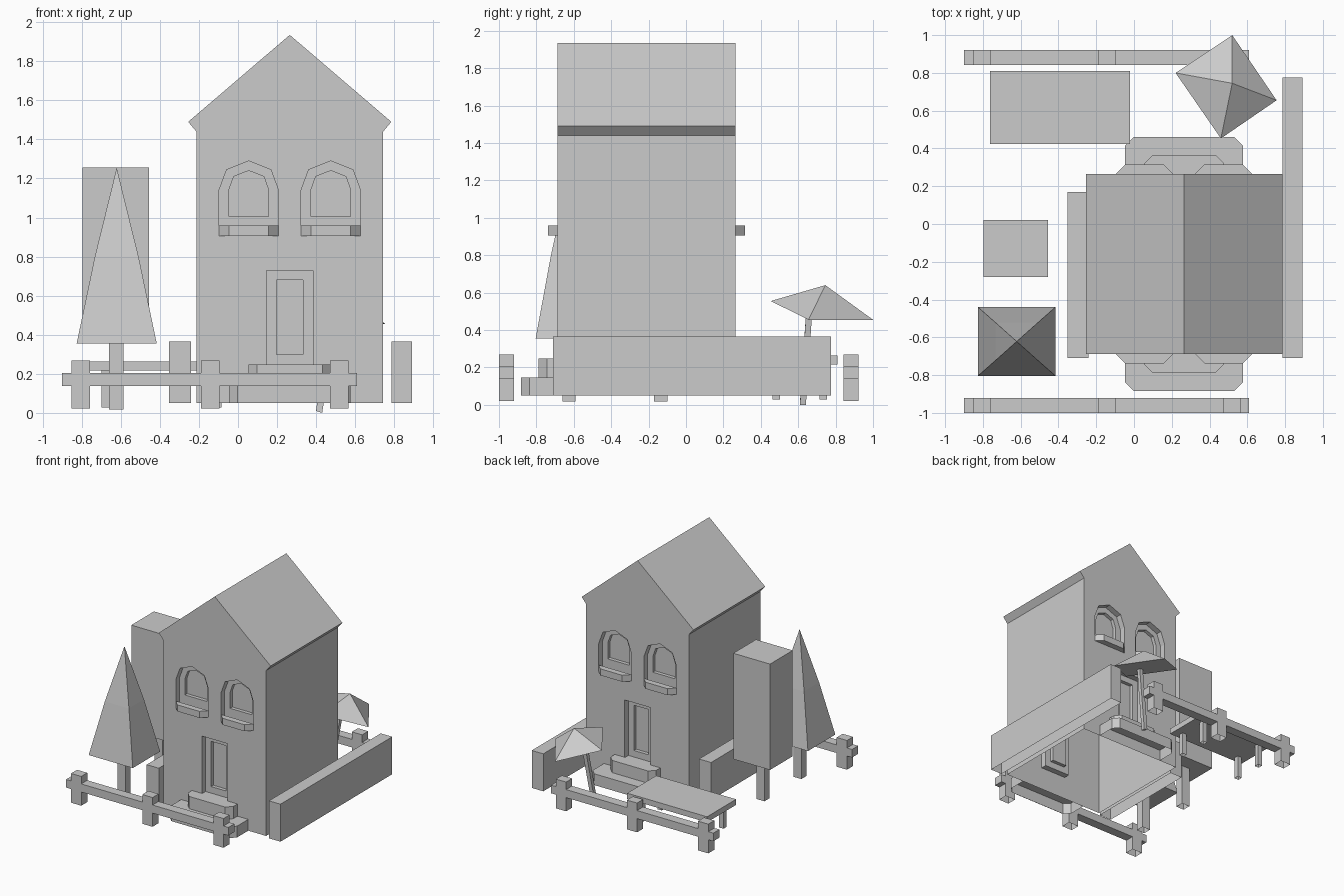
import bpy, bmesh
from mathutils import Vector

if "Cube" in bpy.data.objects:
    bpy.data.objects.remove(bpy.data.objects["Cube"])


def finish(name, bm, open_bottom=False):
    bmesh.ops.recalc_face_normals(bm, faces=bm.faces)
    if open_bottom:
        low = min(v.co.z for v in bm.verts)
        faces = [f for f in bm.faces if all(v.co.z < low + 1e-4 for v in f.verts)]
        bmesh.ops.delete(bm, geom=faces, context='FACES_ONLY')
    me = bpy.data.meshes.new(name)
    bm.to_mesh(me)
    bm.free()
    ob = bpy.data.objects.new(name, me)
    bpy.context.collection.objects.link(ob)
    return ob


def loft(name, rings, open_bottom=False):
    """Join equal-length rings of points into a capped solid."""
    bm = bmesh.new()
    vs = [[bm.verts.new(p) for p in r] for r in rings]
    n = len(vs[0])
    for a, b in zip(vs, vs[1:]):
        for i in range(n):
            j = (i + 1) % n
            bm.faces.new((a[i], a[j], b[j], b[i]))
    bm.faces.new(vs[0])
    bm.faces.new(vs[-1])
    return finish(name, bm, open_bottom)


def rect(x0, x1, y0, y1):
    return [(x0, y0), (x1, y0), (x1, y1), (x0, y1)]


def prism_z(name, pts, z0, z1, open_bottom=False):
    return loft(name, [[(x, y, z) for x, y in pts] for z in (z0, z1)], open_bottom)


def prism_y(name, pts, y0, y1):
    return loft(name, [[(x, y, z) for x, z in pts] for y in (y0, y1)])


def box(name, x0, x1, y0, y1, z0, z1, open_bottom=False):
    return prism_z(name, rect(x0, x1, y0, y1), z0, z1, open_bottom)


def pyramid(name, base, apex, mid=None):
    bm = bmesh.new()
    ring = [bm.verts.new(p) for p in base]
    bm.faces.new(ring)
    if mid:
        upper = [bm.verts.new(p) for p in mid]
        for i in range(4):
            j = (i + 1) % 4
            bm.faces.new((ring[i], ring[j], upper[j], upper[i]))
        ring = upper
    top = bm.verts.new(apex)
    for i in range(4):
        bm.faces.new((ring[i], ring[(i + 1) % 4], top))
    return finish(name, bm)


def arch(cx, z0, half, spring, shoulder, shoulder_z, top):
    right = [(half, z0), (half, spring), (shoulder, shoulder_z)]
    return ([(cx + x, z) for x, z in right] + [(cx, top)]
            + [(cx - x, z) for x, z in reversed(right)])


# House body and gable roof as one profile
FRONT, BACK, CX = -0.688, 0.265, 0.265
half_profile = [(0.478, 0.05), (0.478, 1.44), (0.52, 1.49)]
profile = ([(CX + x, z) for x, z in half_profile] + [(CX, 1.935)]
           + [(CX - x, z) for x, z in reversed(half_profile)])
house = prism_y("house", profile, FRONT, BACK)

# Stepped recesses for doors and windows, front and back
WINDOWS = (0.055, 0.475)
recesses = []
for wx in WINDOWS:
    recesses.append((arch(wx, 0.93, 0.152, 1.14, 0.113, 1.245, 1.29), 0.05))
    recesses.append((arch(wx, 1.005, 0.102, 1.14, 0.077, 1.21, 1.24), 0.08))
for hx, z0, z1, d in ((0.12, 0.245, 0.73, 0.05), (0.069, 0.30, 0.68, 0.08)):
    recesses.append(([(CX - hx, z0), (CX + hx, z0), (CX + hx, z1), (CX - hx, z1)], d))
bpy.context.view_layer.objects.active = house
for pts, depth in recesses:
    for y0, y1 in ((FRONT - 0.1, FRONT + depth), (BACK - depth, BACK + 0.1)):
        cutter = prism_y("cutter", pts, y0, y1)
        cutter.hide_render = True
        mod = house.modifiers.new("recess", 'BOOLEAN')
        mod.operation = 'DIFFERENCE'
        mod.solver = 'EXACT'
        mod.object = cutter
        bpy.ops.object.modifier_apply(modifier=mod.name)
        bpy.data.objects.remove(cutter)

# The house is open underneath
bm = bmesh.new()
bm.from_mesh(house.data)
bmesh.ops.delete(bm, geom=[f for f in bm.faces if all(v.co.z < 0.06 for v in f.verts)],
                 context='FACES_ONLY')
bm.to_mesh(house.data)
bm.free()


# Chamfered steps and sills against both walls
def ledge(name, cx, half, depth, cut, z0, z1, open_bottom=False):
    for side, wall, s in (("front", FRONT, -1), ("back", BACK, 1)):
        pts = [(cx - half, wall), (cx - half, wall + s * (depth - cut)),
               (cx - half + cut, wall + s * depth), (cx + half - cut, wall + s * depth),
               (cx + half, wall + s * (depth - cut)), (cx + half, wall)]
        prism_z(side + "_" + name, pts, z0, z1, open_bottom)


ledge("lower_step", CX, 0.312, 0.195, 0.045, 0.05, 0.145, True)
ledge("upper_step", CX, 0.212, 0.10, 0.045, 0.145, 0.248)
for wx in WINDOWS:
    ledge("window_sill", wx, 0.152, 0.05, 0.05, 0.905, 0.96)

# Hedges along the sides
box("right_hedge", 0.785, 0.892, -0.71, 0.775, 0.05, 0.365, True)
box("left_hedge", -0.352, -0.24, -0.71, 0.17, 0.05, 0.365, True)

# Fences, front and back
for side, y in (("front", -1.0), ("back", 0.842)):
    y1 = y + 0.08
    cuts = [-0.9]
    for px in (-0.853, -0.19, 0.47):
        box(side + "_fence_post", px, px + 0.095, y, y1, 0.022, 0.268, True)
        cuts += [px, px + 0.095]
    cuts.append(0.61)
    for a, b in zip(cuts[::2], cuts[1::2]):
        box(side + "_fence_rail", a, b, y, y1, 0.137, 0.205)

# Trees
TX, TY = -0.621, -0.622
square = lambda hx, hy, z: [(x, y, z) for x, y in rect(TX - hx, TX + hx, TY - hy, TY + hy)]
pyramid("pointed_tree", square(0.205, 0.182, 0.355), (TX, TY, 1.255), square(0.112, 0.10, 0.80))
box("pointed_tree_trunk", -0.66, -0.585, -0.66, -0.59, 0.018, 0.355, True)
box("box_tree", -0.797, -0.455, -0.28, 0.022, 0.365, 1.255)
box("box_tree_trunk", -0.66, -0.585, -0.17, -0.10, 0.018, 0.365, True)

# Table
box("table_top", -0.763, -0.02, 0.424, 0.81, 0.216, 0.263)
for x in (-0.70, -0.125):
    for y in (0.462, 0.715):
        box("table_leg", x, x + 0.04, y, y + 0.04, 0.028, 0.216, True)

# Tilted sunshade on a leaning pole
pyramid("sunshade", [(0.22, 0.80, 0.555), (0.46, 0.453, 0.555),
                     (0.755, 0.655, 0.455), (0.52, 1.0, 0.455)], (0.52, 0.745, 0.64))
foot, head, r = Vector((0.415, 0.625, 0.005)), Vector((0.492, 0.66, 0.52)), 0.016
loft("sunshade_pole", [[(c.x + x, c.y + y, c.z - 0.3 * x) for x, y in rect(-r, r, -r, r)]
                       for c in (foot, head)])
